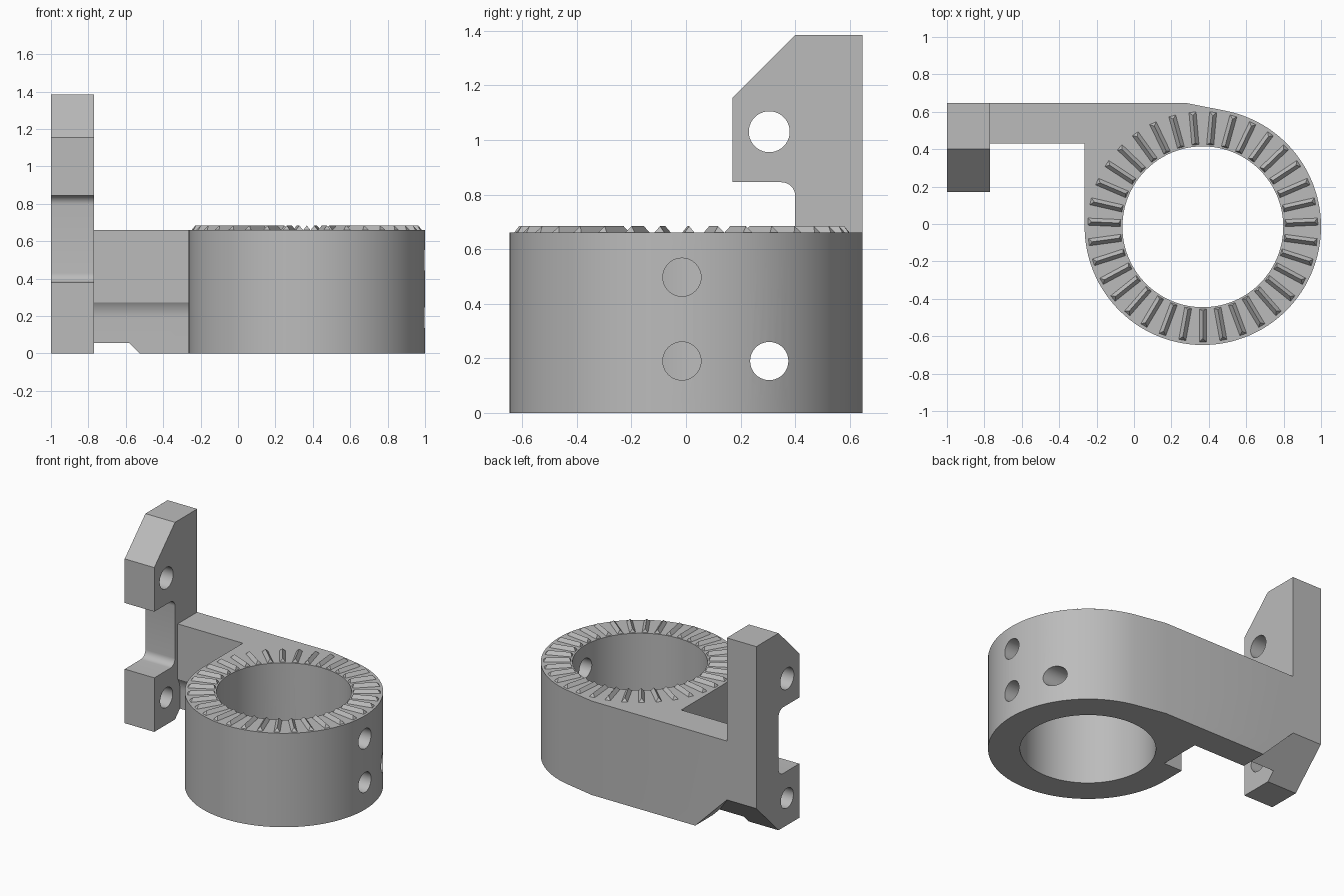
import bpy, bmesh
from math import cos, sin, pi, radians
from mathutils import Matrix, Vector

cube = bpy.data.objects.get("Cube")
if cube:
    bpy.data.objects.remove(cube, do_unlink=True)

grey = bpy.data.materials.new("plain_grey")
grey.use_nodes = True
grey.diffuse_color = (0.5, 0.5, 0.5, 1)
grey.node_tree.nodes["Principled BSDF"].inputs["Base Color"].default_value = (0.5, 0.5, 0.5, 1)

CX, CY = 0.368, -0.015          # ring centre
R_OUT, R_IN, HEIGHT = 0.632, 0.43, 0.66
BACK = 0.647                    # back plane
BOLT_Y, BOLT_Z = 0.305, 0.19    # pivot bolt axis


def arc(cx, cy, r, a0, a1, n):
    return [(cx + r * cos(radians(a0 + (a1 - a0) * i / n)),
             cy + r * sin(radians(a0 + (a1 - a0) * i / n))) for i in range(n + 1)]


def finish(bm, name):
    bmesh.ops.recalc_face_normals(bm, faces=bm.faces)
    me = bpy.data.meshes.new(name)
    bm.to_mesh(me)
    bm.free()
    me.materials.append(grey)
    ob = bpy.data.objects.new(name, me)
    bpy.context.collection.objects.link(ob)
    return ob


def prism(name, profile, lo, hi, axis):
    """Extrude a 2D profile: (x, y) along z, or (y, z) along x."""
    bm = bmesh.new()
    put = (lambda a, b, h: (a, b, h)) if axis == "z" else (lambda a, b, h: (h, a, b))
    face = bm.faces.new([bm.verts.new(put(a, b, lo)) for a, b in profile])
    ext = bmesh.ops.extrude_face_region(bm, geom=[face])
    verts = [v for v in ext["geom"] if isinstance(v, bmesh.types.BMVert)]
    bmesh.ops.translate(bm, verts=verts, vec=Vector(put(0, 0, hi - lo)))
    return finish(bm, name)


def hull(bm, points):
    verts = [bm.verts.new(p) for p in points]
    bmesh.ops.convex_hull(bm, input=verts)


def combine(target, other, operation):
    mod = target.modifiers.new("combine", "BOOLEAN")
    mod.solver = "EXACT"
    mod.operation = operation
    mod.object = other
    dg = bpy.context.evaluated_depsgraph_get()
    me = bpy.data.meshes.new_from_object(target.evaluated_get(dg))
    target.modifiers.clear()
    target.data = me
    bpy.data.objects.remove(other, do_unlink=True)


def bolt_hole(target, y, z, r, x0, x1):
    circle = arc(y, z, r, 0, 360, 40)[:-1]
    combine(target, prism("hole_cutter", circle, x0, x1, "x"), "DIFFERENCE")


# Ring with its tangent arm
outline = ([(-0.9, 0.43), (CX - R_OUT, 0.43)]
           + arc(CX, CY, R_OUT, 180, 438.4, 90)
           + [(0.28, BACK), (-0.9, BACK)])
bracket = prism("ring_bracket", outline, 0, HEIGHT, "z")
bore = prism("bore_cutter", arc(CX, CY, R_IN, 0, 360, 96)[:-1], -0.2, 1, "z")
combine(bracket, bore, "DIFFERENCE")

# Round-topped clearance slot under the arm
slot_r = 0.15
slot = arc(BOLT_Y, BOLT_Z, slot_r, 0, 180, 24) + [
    (BOLT_Y - slot_r, -0.1), (BOLT_Y + slot_r, -0.1)]
combine(bracket, prism("slot_cutter", slot, -0.95, -0.12, "x"), "DIFFERENCE")

# Upright post with two lugs and filleted notch
f = 0.05
post = ([(0.17, 0), (BACK, 0), (BACK, 1.385), (0.40, 1.385), (0.17, 1.155), (0.17, 0.845)]
        + arc(0.40 - f, 0.845 - f, f, 90, 0, 8)
        + arc(0.40 - f, 0.38 + f, f, 0, -90, 8)
        + [(0.17, 0.38)])
combine(bracket, prism("post", post, -1, -0.77, "x"), "UNION")

# Sloped relief under the back of the post and arm end
bm = bmesh.new()
hull(bm, [(x, y, z) for z in (-0.1, 0.3)
          for x in (-1.2, -0.525 - z) for y in (0.40 + z, 0.9)])
combine(bracket, finish(bm, "relief_cutter"), "DIFFERENCE")

# Bolt holes
bolt_hole(bracket, BOLT_Y, BOLT_Z, 0.07, -1.1, 1.1)
bolt_hole(bracket, BOLT_Y, 1.03, 0.075, -1.1, -0.7)
for z in (BOLT_Z, 0.497):
    bolt_hole(bracket, CY, z, 0.07, 0.6, 1.1)

# Radial grip teeth on the ring top
bm = bmesh.new()
TEETH = 35
for i in range(TEETH):
    spin = Matrix.Translation((CX, CY, HEIGHT)) @ Matrix.Rotation(-pi / 2 + 2 * pi * i / TEETH, 4, "Z")
    pts = [(r, w, h) for r in (0.44, 0.615) for w in (-0.019, 0.019) for h in (-0.01, 0)]
    pts += [(0.45, 0, 0.024), (0.597, 0, 0.024)]
    hull(bm, [spin @ Vector(p) for p in pts])
finish(bm, "grip_teeth")

# Smooth the round walls, keep edges crisp
bpy.ops.object.select_all(action="DESELECT")
bracket.select_set(True)
bpy.context.view_layer.objects.active = bracket
bpy.ops.object.shade_smooth_by_angle(angle=radians(25))
